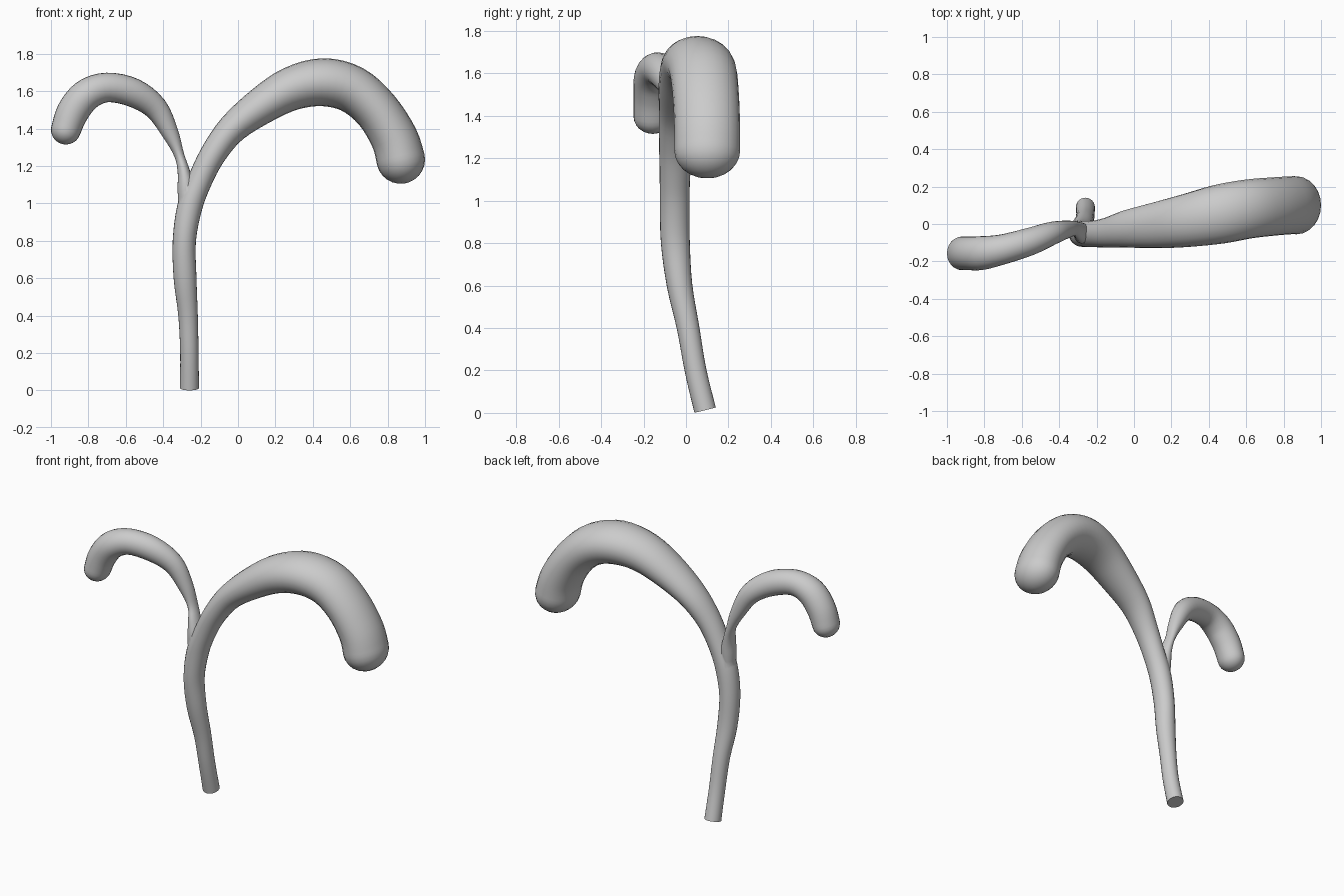
import bpy, bmesh, math
from mathutils import Vector

if "Cube" in bpy.data.objects:
    bpy.data.objects.remove(bpy.data.objects["Cube"])

SIDES, STEPS = 24, 4


def catmull(p0, p1, p2, p3, t):
    return [0.5 * (2*b + (c - a)*t + (2*a - 5*b + 4*c - d)*t*t + (3*b - a - 3*c + d)*t**3)
            for a, b, c, d in zip(p0, p1, p2, p3)]


def tube(name, stations):
    """Sweep an ellipse through (x, y, z, in-plane radius, depth radius), domed at the far end."""
    s = [stations[0]] + stations + [stations[-1]]
    pts = [catmull(*s[i:i + 4], k / STEPS) for i in range(len(s) - 3) for k in range(STEPS)]
    pts.append(list(stations[-1]))
    pos = [Vector(p[:3]) for p in pts]
    tang = [(pos[min(i + 1, len(pos) - 1)] - pos[max(i - 1, 0)]).normalized() for i in range(len(pos))]
    sections = [(c, t, p[3], p[4]) for c, t, p in zip(pos, tang, pts)]
    c, t, ra, rb = sections[-1]
    for k in range(1, 7):
        a = math.radians(14 * k)
        sections.append((c + t * ra * math.sin(a), t, ra * math.cos(a), rb * math.cos(a)))
    bm = bmesh.new()
    rings = []
    for c, t, ra, rb in sections:
        depth = (Vector((0, 1, 0)) - t * t.y).normalized()
        side = depth.cross(t)
        rings.append([bm.verts.new(c + side * ra * math.cos(2*math.pi*j/SIDES)
                                   + depth * rb * math.sin(2*math.pi*j/SIDES)) for j in range(SIDES)])
    for r, q in zip(rings, rings[1:]):
        for j in range(SIDES):
            k = (j + 1) % SIDES
            bm.faces.new((r[j], r[k], q[k], q[j]))
    bm.faces.new(rings[0][::-1])
    bm.faces.new(rings[-1])
    bmesh.ops.recalc_face_normals(bm, faces=bm.faces)
    me = bpy.data.meshes.new(name)
    bm.to_mesh(me)
    bm.free()
    ob = bpy.data.objects.new(name, me)
    bpy.context.collection.objects.link(ob)
    return ob


# Stem flowing into the large drooping arm
stem = tube("forked_stem", [
    (-.26, .09, .013, .051, .052), (-.26, .045, .2, .049, .051), (-.267, .01, .4, .052, .053),
    (-.283, -.03, .6, .061, .06), (-.287, -.05, .8, .062, .068), (-.258, -.053, .98, .067, .07),
    (-.205, -.052, 1.12, .066, .072), (-.135, -.045, 1.26, .07, .082), (-.03, -.025, 1.40, .08, .102),
    (.13, -.005, 1.525, .10, .125), (.29, .02, 1.615, .117, .143), (.455, .052, 1.648, .128, .158),
    (.61, .08, 1.61, .127, .158), (.74, .093, 1.50, .122, .156), (.835, .10, 1.35, .126, .155),
    (.87, .10, 1.235, .13, .155)])

# Small drooping arm, rooted inside the stem
arm = tube("small_arm", [
    (-.285, -.05, .93, .03, .04), (-.278, -.05, 1.07, .045, .055), (-.29, -.04, 1.17, .033, .05),
    (-.315, -.025, 1.26, .027, .04), (-.362, -.03, 1.375, .045, .048), (-.44, -.05, 1.51, .064, .062),
    (-.56, -.095, 1.592, .077, .074), (-.70, -.135, 1.62, .079, .08), (-.81, -.155, 1.58, .085, .09),
    (-.883, -.157, 1.49, .086, .09), (-.92, -.157, 1.395, .08, .09)])

# Fuse both into one skin
mod = stem.modifiers.new("fuse", 'BOOLEAN')
mod.operation, mod.solver, mod.object = 'UNION', 'EXACT', arm
bpy.ops.object.select_all(action='DESELECT')
bpy.context.view_layer.objects.active = stem
stem.select_set(True)
bpy.ops.object.modifier_apply(modifier=mod.name)
bpy.data.objects.remove(arm, do_unlink=True)
bpy.ops.object.shade_smooth_by_angle(angle=math.radians(50))
